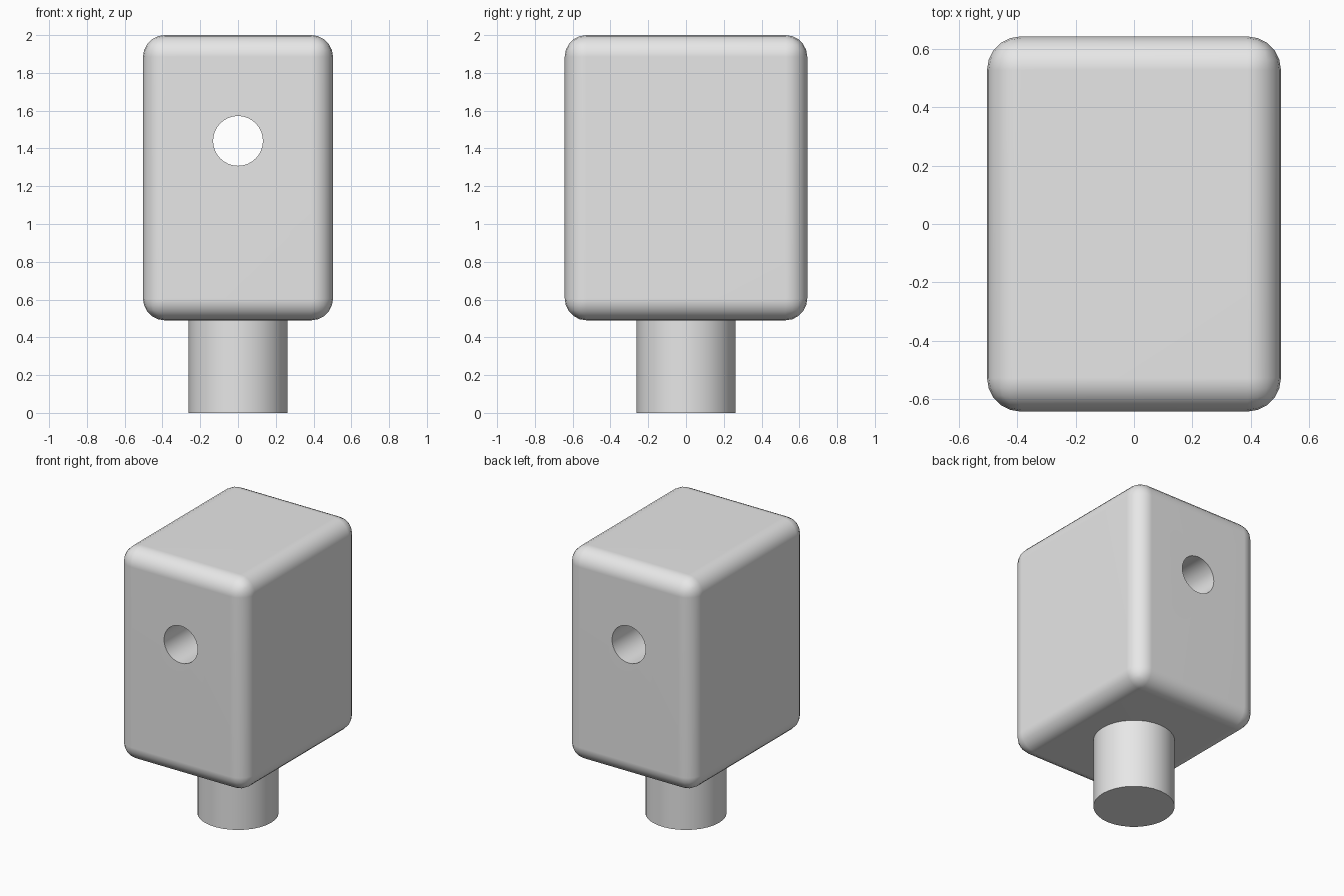
import bpy
from math import radians

cube = bpy.data.objects.get("Cube")
if cube:
    bpy.data.objects.remove(cube, do_unlink=True)

# Single grey material
grey = bpy.data.materials.new("plain grey")
grey.use_nodes = True
grey.diffuse_color = (0.8, 0.8, 0.8, 1)
grey.node_tree.nodes["Principled BSDF"].inputs["Base Color"].default_value = grey.diffuse_color

BOTTOM, TOP = 0.49, 2.0


def select_only(obj):
    bpy.ops.object.select_all(action='DESELECT')
    obj.select_set(True)
    bpy.context.view_layer.objects.active = obj


def cylinder(name, radius, depth, location, rotation=(0, 0, 0)):
    bpy.ops.mesh.primitive_cylinder_add(vertices=32, radius=radius, depth=depth,
                                        location=location, rotation=rotation)
    obj = bpy.context.object
    obj.name = name
    obj.data.materials.append(grey)
    return obj


# Rounded block
bpy.ops.mesh.primitive_cube_add(size=1, location=(0, 0, (BOTTOM + TOP) / 2))
block = bpy.context.object
block.name = "block"
block.scale = (1.006, 1.284, TOP - BOTTOM)
bpy.ops.object.transform_apply(location=False, rotation=False, scale=True)
block.data.materials.append(grey)
bevel = block.modifiers.new("rounded edges", 'BEVEL')
bevel.width = 0.115
bevel.segments = 5

# Round hole from front to back
cutter = cylinder("hole_cutter", 0.132, 2, (0, 0, 1.44), (radians(90), 0, 0))
cutter.hide_render = True
hole = block.modifiers.new("through hole", 'BOOLEAN')
hole.operation = 'DIFFERENCE'
hole.solver = 'EXACT'
hole.object = cutter

select_only(block)
for name in [m.name for m in block.modifiers]:
    bpy.ops.object.modifier_apply(modifier=name)
bpy.data.objects.remove(cutter, do_unlink=True)

# Round post under the block
post = cylinder("post", 0.262, BOTTOM + 0.01, (0, 0, (BOTTOM + 0.01) / 2))

# Smooth curves, crisp rims
for obj in (block, post):
    select_only(obj)
    bpy.ops.object.shade_smooth_by_angle(angle=radians(35))
select_only(block)
flat = block.modifiers.new("flat large faces", 'WEIGHTED_NORMAL')
flat.keep_sharp = True
